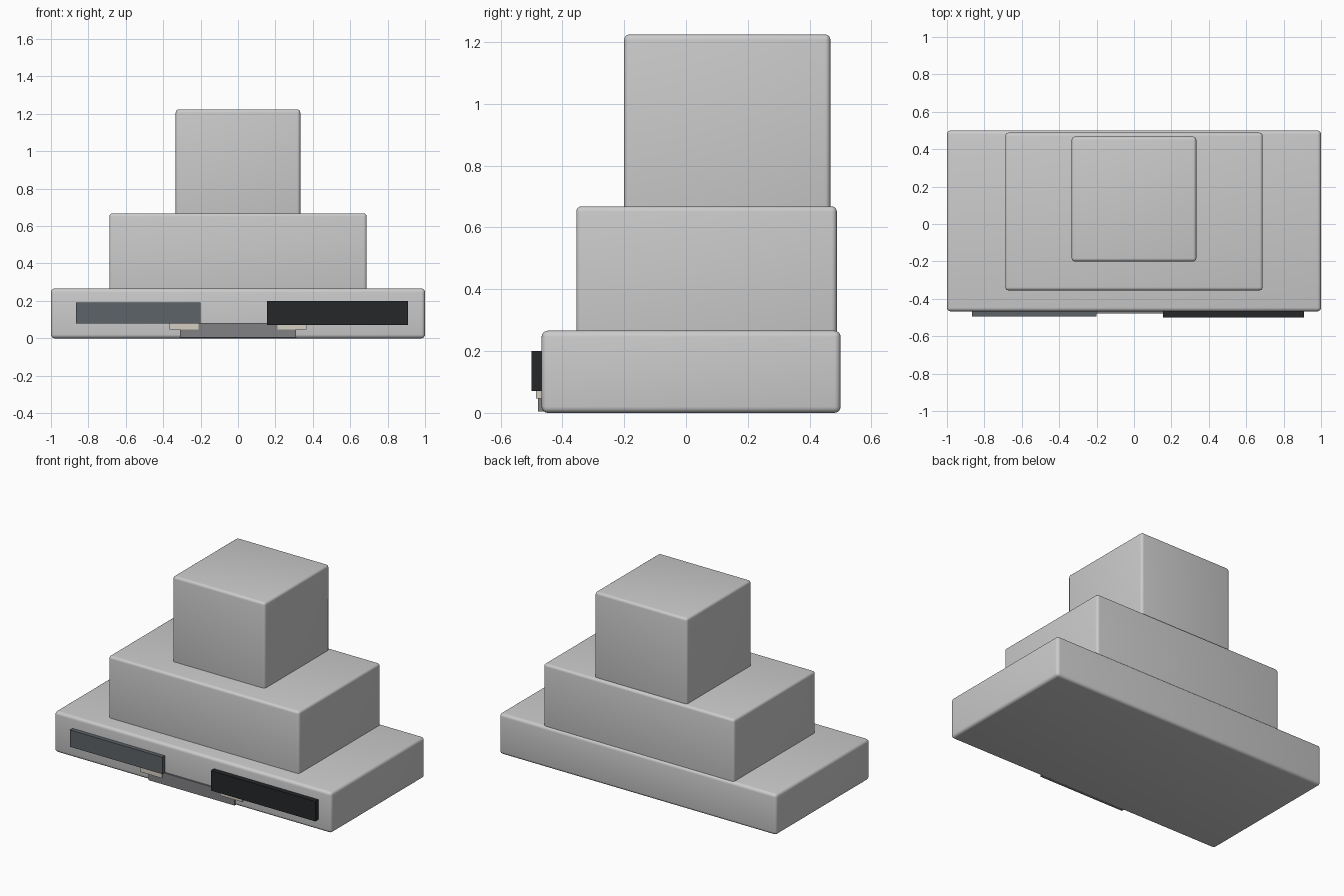
import bpy

if "Cube" in bpy.data.objects:
    bpy.data.objects.remove(bpy.data.objects["Cube"])


def material(name, rgb):
    m = bpy.data.materials.new(name)
    m.diffuse_color = (*rgb, 1)
    m.use_nodes = True
    m.node_tree.nodes["Principled BSDF"].inputs["Base Color"].default_value = m.diffuse_color
    return m


def box(name, x, y, z, mat=None, bevel=0):
    """Box from (min, max) ranges, with optional rounded edges."""
    bpy.ops.mesh.primitive_cube_add(size=1, location=[sum(r) / 2 for r in (x, y, z)])
    ob = bpy.context.object
    ob.name = name
    ob.scale = [r[1] - r[0] for r in (x, y, z)]
    bpy.ops.object.transform_apply(location=False, rotation=False, scale=True)
    if mat:
        ob.data.materials.append(mat)
    if bevel:
        mod = ob.modifiers.new("rounded_edges", "BEVEL")
        mod.width = bevel
        mod.segments = 4
        bpy.ops.object.modifier_apply(modifier=mod.name)
        bpy.ops.object.shade_smooth_by_angle()
    return ob


slate = material("slate", (0.11, 0.125, 0.14))
black = material("black", (0.018, 0.02, 0.022))
cream = material("cream", (0.66, 0.62, 0.54))
strip_grey = material("strip_grey", (0.22, 0.22, 0.23))

# Three stepped tiers; the upper ones sink into the tier below
box("bottom_tier", (-1, 1), (-0.467, 0.5), (0, 0.266), bevel=0.02)
box("middle_tier", (-0.688, 0.688), (-0.355, 0.488), (0.23, 0.668), bevel=0.017)
box("top_tier", (-0.333, 0.333), (-0.2, 0.467), (0.63, 1.224), bevel=0.017)

# Front panels
box("left_panel", (-0.867, -0.2), (-0.494, -0.455), (0.08, 0.19), slate)
box("right_panel", (0.154, 0.908), (-0.5, -0.455), (0.07, 0.2), black)

# Low strip and its two small clips
box("front_strip", (-0.31, 0.31), (-0.478, -0.44), (0.005, 0.082), strip_grey)
for side, s in (("left", -1), ("right", 1)):
    box(side + "_clip", sorted((s * 0.21, s * 0.367)), (-0.485, -0.455),
        (0.047, 0.085), cream)
